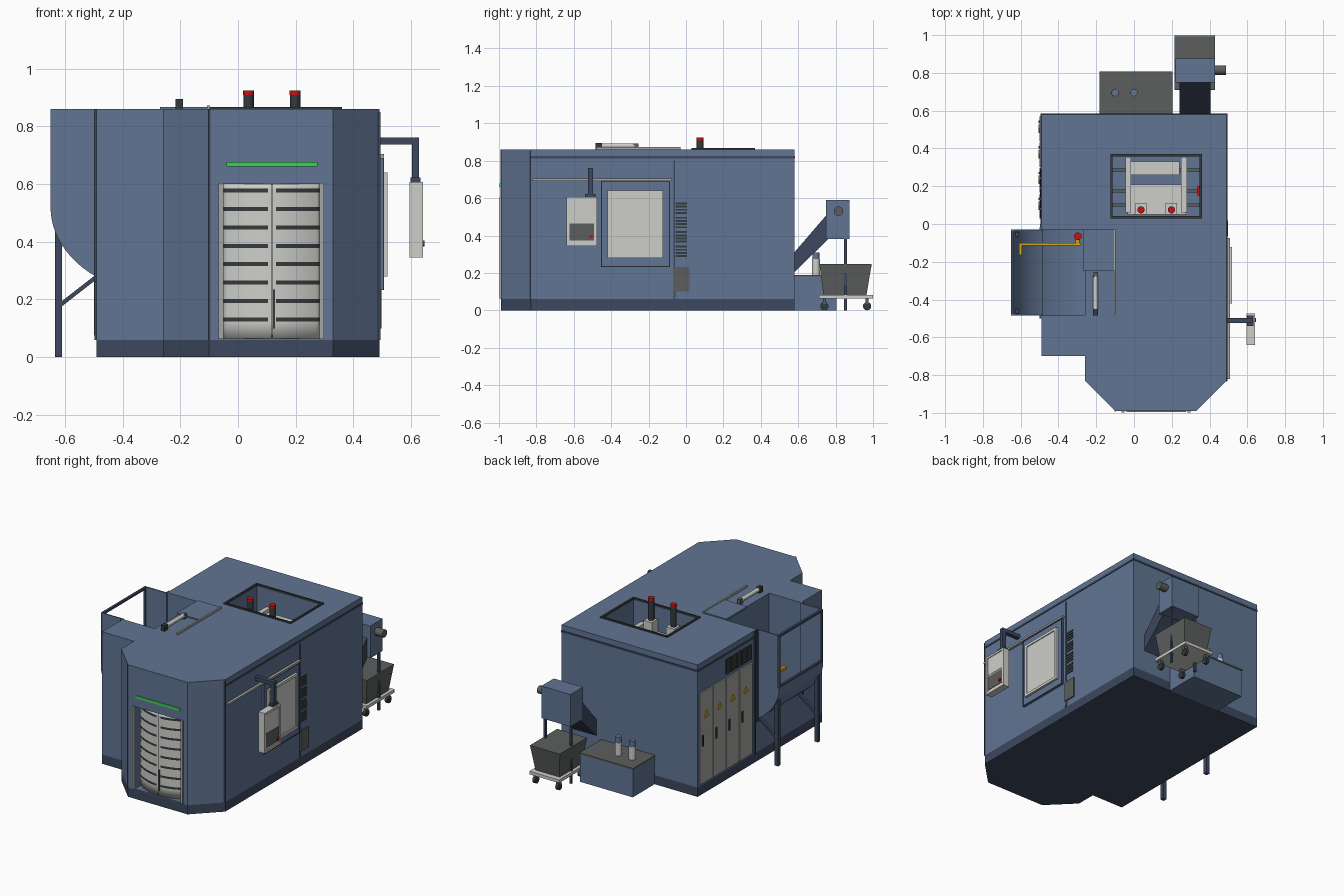
import bpy, bmesh, math
from mathutils import Vector, Matrix

if "Cube" in bpy.data.objects:
    bpy.data.objects.remove(bpy.data.objects["Cube"])

def srgb(r, g, b):
    f = lambda c: c / 12.92 if c <= 0.04045 else ((c + 0.055) / 1.055) ** 2.4
    return (f(r / 255), f(g / 255), f(b / 255), 1)

MATS = {}
for key, name, col in [("blue", "steel blue", (97, 117, 147)), ("navy", "plinth blue", (60, 72, 94)),
                       ("light", "light grey", (206, 206, 202)), ("panel", "panel grey", (166, 166, 162)),
                       ("mid", "mid grey", (92, 94, 94)), ("dark", "charcoal", (52, 58, 60)),
                       ("red", "signal red", (200, 18, 18)), ("green", "signal green", (58, 208, 88)),
                       ("yellow", "warning yellow", (218, 168, 16))]:
    MATS[key] = bpy.data.materials.new(name)
    MATS[key].diffuse_color = srgb(*col)

def finish(name, bm, mat):
    bmesh.ops.recalc_face_normals(bm, faces=bm.faces)
    me = bpy.data.meshes.new(name)
    bm.to_mesh(me)
    bm.free()
    ob = bpy.data.objects.new(name, me)
    bpy.context.collection.objects.link(ob)
    me.materials.append(MATS[mat])
    return ob

def prism(name, pts, axis, a, b, mat):
    """Extrude a 2D outline along an axis from a to b."""
    place = {"x": lambda p, t: (t, p[0], p[1]), "y": lambda p, t: (p[0], t, p[1]),
             "z": lambda p, t: (p[0], p[1], t)}[axis]
    bm = bmesh.new()
    lo = [bm.verts.new(place(p, a)) for p in pts]
    hi = [bm.verts.new(place(p, b)) for p in pts]
    bm.faces.new(lo)
    bm.faces.new(hi)
    for i in range(len(pts)):
        j = (i + 1) % len(pts)
        bm.faces.new((lo[i], lo[j], hi[j], hi[i]))
    return finish(name, bm, mat)

def box(name, x0, x1, y0, y1, z0, z1, mat):
    return prism(name, [(x0, y0), (x1, y0), (x1, y1), (x0, y1)], "z", z0, z1, mat)

def cyl(name, p0, p1, r, mat, n=20):
    p0, p1 = Vector(p0), Vector(p1)
    d = p1 - p0
    m = Matrix.Translation((p0 + p1) / 2) @ d.to_track_quat("Z", "Y").to_matrix().to_4x4()
    bm = bmesh.new()
    bmesh.ops.create_cone(bm, cap_ends=True, segments=n, radius1=r, radius2=r, depth=d.length, matrix=m)
    for f in bm.faces:
        f.smooth = len(f.verts) == 4
    for e in bm.edges:
        e.smooth = all(f.smooth for f in e.link_faces)
    return finish(name, bm, mat)

def cut(target, cutter):
    mod = target.modifiers.new("cut", "BOOLEAN")
    mod.operation, mod.solver, mod.object = "DIFFERENCE", "EXACT", cutter
    cutter.hide_render = True
    cutter.hide_viewport = True

def frame(name, axis, a, b, u0, u1, v0, v1, w, mat):
    """Four bars around a rectangle, w wide."""
    for k, (p, q, r, s) in enumerate([(u0, u1, v0, v0 + w), (u0, u1, v1 - w, v1),
                                      (u0, u0 + w, v0 + w, v1 - w), (u1 - w, u1, v0 + w, v1 - w)]):
        prism(f"{name}_{k}", [(p, r), (q, r), (q, s), (p, s)], axis, a, b, mat)

# Main housing and plinth
OUT = [(-.49, .58), (-.49, -.70), (-.26, -.70), (-.26, -.83), (-.10, -.99), (.33, -.99), (.49, -.83), (.49, .58)]
box_h = prism("housing", OUT, "z", .06, .86, "blue")
prism("plinth", OUT, "z", 0, .06, "navy")

# Pockets: loading hopper, roof hatch, front doorway
HY0, HY1 = -.485, -.03
arc = [(-.26 - .39 * math.cos(t), .52 - .30 * math.sin(t)) for t in [math.pi / 2 * i / 20 for i in range(21)]]
cut(box_h, prism("hopper_cutter", [(-.65, .95)] + arc + [(-.26, .95)], "y", HY0, HY1, "blue"))
cut(box_h, box("hatch_cutter", -.115, .35, .04, .36, .55, .95, "blue"))
cut(box_h, box("doorway_cutter", -.05, .285, -1.05, -.87, .065, .60, "blue"))

# Hopper outside the housing: curved floor, cheeks, open side frame
outer = [p for p in arc if p[0] < -.49] + [(-.489, .278)]
prism("hopper_floor", outer + [(x + .008, z + .008) for x, z in reversed(outer)], "y", HY0, HY1, "blue")
cheek = [(-.65, .86)] + outer + [(-.489, .86)]
for y in (HY0, HY1 - .008):
    prism("hopper_cheek", cheek, "y", y, y + .008, "blue")
frame("hopper_side_frame", "x", -.65, -.635, HY0, HY1, .515, .86, .014, "navy")
for y0, y1 in ((HY0 - .015, HY0), (HY1, HY1 + .012)):
    box("hopper_flange", -.50, -.488, y0, y1, .26, .86, "navy")
    yc = (y0 + y1) / 2 + (.03 if y0 < -.2 else -.03)
    box("hopper_leg", -.635, -.61, yc - .012, yc + .012, 0, .45, "navy")
    prism("hopper_brace", [(-.612, .175), (-.49, .27), (-.49, .288), (-.612, .193)], "y", yc - .01, yc + .01, "navy")

# Yellow locking bar in the hopper
box("lock_bar", -.61, -.28, -.115, -.10, .58, .60, "yellow")
box("lock_bar_end", -.61, -.592, -.165, -.10, .58, .60, "yellow")
cyl("lock_knob", (-.297, -.065, .57), (-.297, -.065, .61), .02, "red")
cyl("lock_knob_stem", (-.297, -.10, .59), (-.297, -.06, .59), .012, "yellow")

# Hopper lid, its cylinder and slide rail
box("hopper_lid", -.27, -.10, -.245, -.03, .855, .868, "blue")
cyl("lid_cylinder", (-.203, -.45, .88), (-.203, -.275, .88), .013, "light")
box("lid_cylinder_end", -.217, -.19, -.485, -.45, .86, .895, "dark")
box("lid_cylinder_mount", -.215, -.191, -.28, -.255, .86, .892, "mid")
box("lid_rail", -.107, -.097, -.48, -.03, .86, .872, "panel")

# Roof hatch frame and machine inside the pit
frame("hatch_frame", "z", .855, .868, -.125, .36, .03, .37, .012, "dark")
box("press_front", -.035, .275, .05, .21, .60, .70, "light")
box("press_rear", -.02, .24, .26, .33, .60, .72, "light")
for x in (-.045, .25):
    box("press_side", x, x + .03, .06, .355, .56, .74, "light")
for y in (.10, .175, .285):
    box("pit_beam", -.115, .35, y - .008, y + .008, .57, .60, "mid")
box("pit_switch", .335, .35, .15, .20, .62, .70, "red")
for x in (.037, .198):
    box("post_block", x - .03, x + .03, .05, .11, .69, .78, "light")
    cyl("signal_post", (x, .075, .77), (x, .075, .908), .018, "dark")
    cyl("signal_cap", (x, .075, .908), (x, .075, .925), .019, "red")

# Curved slatted front door, dark bands between the slats
bm = bmesh.new()
xs = [-.05 + .335 * i / 24 for i in range(25)]
zs = [.065]
for i in range(8):
    zs += [.124 + .0637 * i, .138 + .0637 * i]
zs.append(.60)
grid = [[bm.verts.new((x, -.983 + .055 * ((x - .1175) / .1675) ** 2, z)) for x in xs] for z in zs]
for r in range(len(zs) - 1):
    for c in range(24):
        f = bm.faces.new((grid[r][c], grid[r][c + 1], grid[r + 1][c + 1], grid[r + 1][c]))
        f.smooth = True
        f.material_index = 1 if r % 2 and c not in (11, 12) else 0
door = finish("front_door", bm, "light")
door.data.materials.append(MATS["dark"])
solid = door.modifiers.new("thickness", "SOLIDIFY")
solid.thickness, solid.offset = .008, 0
box("door_gap", .1155, .1195, -.9895, -.98, .065, .60, "dark")
for x in (-.067, .283):
    box("door_jamb", x, x + .016, -.997, -.92, .062, .603, "panel")
box("door_handle", .122, .128, -.995, -.98, .10, .235, "mid")
box("green_light", -.04, .275, -.996, -.98, .66, .677, "green")
box("front_seam", -.103, -.096, -.993, -.98, .06, .86, "navy")

# Seams around the roof and on the right side
box("roof_seam_right", .48, .494, -.83, .583, .812, .824, "navy")
box("roof_seam_back", -.494, .494, .57, .584, .812, .824, "navy")
box("roof_seam_left", -.494, -.48, -.02, .58, .812, .824, "navy")
box("side_seam_front", .485, .4935, -.835, -.828, .06, .85, "navy")
box("side_seam_middle", .485, .4935, -.066, -.058, .06, .80, "navy")

# Right side: sliding door with window, rail, vents, box
box("side_door_rail", .485, .507, -.82, -.075, .692, .704, "panel")
box("side_door", .485, .503, -.455, -.085, .232, .69, "blue")
frame("side_door_edge", "x", .49, .506, -.455, -.085, .232, .69, .005, "navy")
box("side_window", .49, .512, -.405, -.14, .295, .625, "light")
frame("side_window_frame", "x", .49, .518, -.42, -.122, .28, .64, .017, "light")
for i in range(16):
    z = .285 + (i % 4) * .017 + (i // 4) * .077
    box("side_vent", .485, .494, -.055, .005, z, z + .010, "dark")
box("side_switch_box", .485, .498, -.065, .018, .10, .232, "mid")
box("side_switch_stem", .485, .494, -.062, -.05, .07, .10, "mid")

# Control panel on a swing arm
box("arm_beam", .485, .627, -.525, -.497, .738, .762, "navy")
box("arm_drop", .603, .627, -.525, -.497, .62, .74, "navy")
box("arm_foot", .598, .632, -.54, -.485, .603, .622, "navy")
box("control_panel", .595, .636, -.64, -.475, .345, .607, "light")
frame("control_bezel", "x", .636, .641, -.64, -.475, .345, .607, .013, "light")
box("control_screen", .63, .638, -.622, -.492, .475, .59, "light")
box("control_keys", .63, .639, -.622, -.492, .372, .465, "mid")
cyl("stop_button", (.636, -.508, .394), (.647, -.508, .394), .010, "red")

# Left side: four cabinets and a grille
for i in range(4):
    y = .03 + i * .136
    box("cabinet_door", -.50, -.485, y, y + .130, .075, .665, "panel")
    box("cabinet_handle", -.506, -.50, y + .098, y + .110, .32, .39, "dark")
    prism("cabinet_warning", [(y + .045, .50), (y + .09, .50), (y + .0675, .54)], "x", -.505, -.499, "yellow")
for i in range(5):
    y = .03 + i * .054
    box("cabinet_grille", -.497, -.485, y, y + .046, .69, .785, "dark")
box("left_seam", -.497, -.485, -.012, -.002, .06, .86, "navy")

# Coolant tank with two pumps at the back
box("coolant_tank", -.18, .20, .58, .805, 0, .18, "blue")
box("tank_cover", -.183, .203, .578, .808, .18, .19, "mid")
for x in (-.10, 0):
    cyl("pump_body", (x, .695, .19), (x, .695, .275), .022, "light")
    cyl("pump_cap", (x, .695, .275), (x, .695, .31), .019, "blue")

# Chip conveyor
prism("conveyor_incline", [(.575, .20), (.76, .38), (.76, .52), (.575, .305)], "x", .24, .405, "navy")
box("conveyor_head", .22, .43, .748, .875, .38, .59, "blue")
cyl("conveyor_motor", (.43, .815, .53), (.487, .815, .53), .025, "mid")
for x in (.225, .41):
    box("conveyor_leg", x, x + .014, .845, .86, 0, .38, "navy")

# Chip cart: tapered bin on a wheeled deck
bm = bmesh.new()
lo = [bm.verts.new(p + (.082,)) for p in [(.235, .735), (.41, .735), (.41, .965), (.235, .965)]]
hi = [bm.verts.new(p + (.248,)) for p in [(.215, .713), (.43, .713), (.43, .993), (.215, .993)]]
for a in (lo, hi):
    bm.faces.new(a)
for i in range(4):
    j = (i + 1) % 4
    bm.faces.new((lo[i], lo[j], hi[j], hi[i]))
finish("cart_bin", bm, "mid")
box("cart_deck", .215, .43, .71, 1.0, .062, .082, "light")
for x in (.24, .405):
    for y in (.74, .968):
        cyl("cart_wheel", (x - .01, y, .022), (x + .01, y, .022), .022, "dark")
        box("cart_fork", x - .013, x + .013, y - .008, y + .008, .035, .062, "mid")

for m in bpy.data.materials:
    if m.users and not m.is_grease_pencil:
        m.use_nodes = True
        m.node_tree.nodes["Principled BSDF"].inputs["Base Color"].default_value = m.diffuse_color
